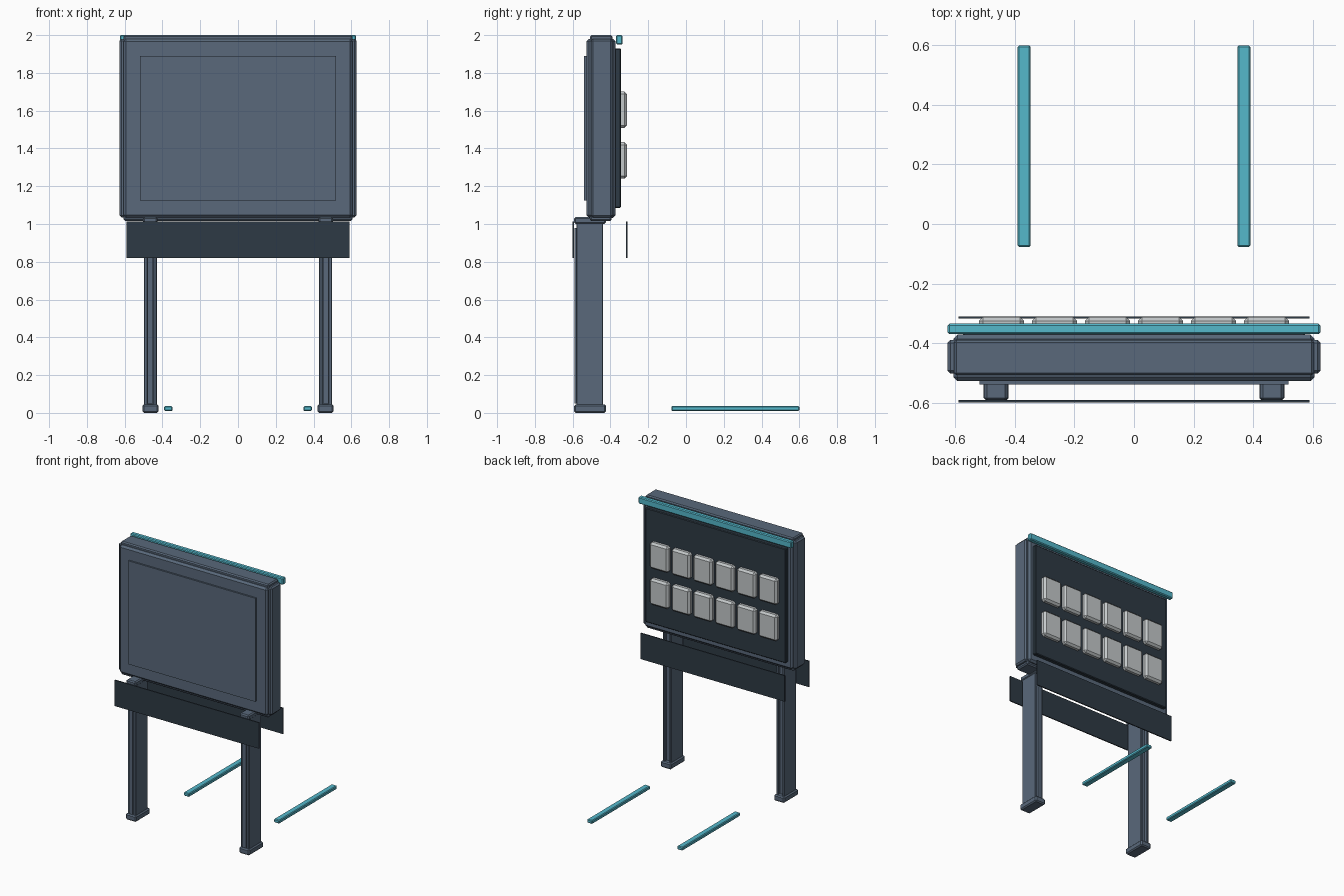
import bpy

cube = bpy.data.objects.get("Cube")
if cube:
    bpy.data.objects.remove(cube, do_unlink=True)


def material(name, rgb):
    m = bpy.data.materials.new(name)
    m.use_nodes = True
    m.diffuse_color = (*rgb, 1)
    m.node_tree.nodes["Principled BSDF"].inputs["Base Color"].default_value = (*rgb, 1)
    return m


SLATE = material("slate blue", (0.10, 0.14, 0.197))
DARK = material("dark slate", (0.027, 0.042, 0.058))
TEAL = material("teal", (0.09, 0.48, 0.60))
PALE = material("pale grey", (0.55, 0.58, 0.59))


def box(name, x, y, z, mat, bevel=0.0):
    """Box spanning the given (low, high) ranges, with flat chamfered edges."""
    mesh = bpy.data.meshes.new(name)
    verts = [(a, b, c) for a in x for b in y for c in z]
    faces = [(0, 1, 3, 2), (4, 6, 7, 5), (0, 4, 5, 1),
             (2, 3, 7, 6), (0, 2, 6, 4), (1, 5, 7, 3)]
    mesh.from_pydata(verts, [], faces)
    mesh.materials.append(mat)
    obj = bpy.data.objects.new(name, mesh)
    bpy.context.collection.objects.link(obj)
    if bevel:
        mod = obj.modifiers.new("chamfer", "BEVEL")
        mod.width = bevel
        mod.segments = 1
        mod.limit_method = "ANGLE"
    return obj


def wide(half):
    return (-half, half)


# Cabinet with raised front panel and edge plates
box("cabinet", wide(0.607), (-0.528, -0.372), (1.033, 1.98), SLATE, 0.014)
box("front_panel", wide(0.52), (-0.54, -0.52), (1.125, 1.89), SLATE)
box("top_plate", wide(0.605), (-0.508, -0.39), (1.96, 2.0), SLATE, 0.008)
box("bottom_plate", wide(0.605), (-0.508, -0.395), (1.015, 1.05), SLATE, 0.008)

# Back screen with two rows of chamfered tiles
box("back_screen", wide(0.575), (-0.38, -0.345), (1.085, 1.93), DARK, 0.005)
for row, low in enumerate((1.24, 1.508)):
    for col in range(6):
        mid = (col - 2.5) * 0.178
        box(f"tile_{row}_{col}", (mid - 0.076, mid + 0.076),
            (-0.36, -0.312), (low, low + 0.193), PALE, 0.014)

# Top light bar
box("top_bar", wide(0.626), (-0.37, -0.335), (1.95, 2.0), TEAL, 0.006)

# Skirts in front and behind the posts
for side, y in (("front", -0.6), ("back", -0.318)):
    box(f"{side}_skirt", wide(0.59), (y, y + 0.008), (0.82, 1.012), DARK)

# Parts repeated on both sides
for side, s in (("left", 1), ("right", -1)):
    def span(a, b):
        return tuple(sorted((s * a, s * b)))

    box(f"{side}_edge_plate", span(0.59, 0.627), (-0.503, -0.39), (1.035, 1.98), SLATE, 0.01)
    # Post: two flanges, a web and a front strip
    box(f"{side}_post_outer_flange", span(0.48, 0.497), (-0.58, -0.44), (0.03, 1.01), SLATE, 0.003)
    box(f"{side}_post_inner_flange", span(0.43, 0.447), (-0.58, -0.44), (0.03, 1.01), SLATE, 0.003)
    box(f"{side}_post_web", span(0.44, 0.487), (-0.575, -0.46), (0.03, 1.01), SLATE)
    box(f"{side}_post_strip", span(0.449, 0.478), (-0.59, -0.57), (0.05, 0.98), SLATE)
    box(f"{side}_post_foot", span(0.421, 0.506), (-0.592, -0.424), (0, 0.045), SLATE, 0.008)
    box(f"{side}_post_cap", span(0.425, 0.502), (-0.592, -0.424), (1.0, 1.036), SLATE, 0.008)
    # Ground rail
    box(f"{side}_ground_rail", span(0.347, 0.391), (-0.077, 0.6), (0.01, 0.036), TEAL, 0.005)
